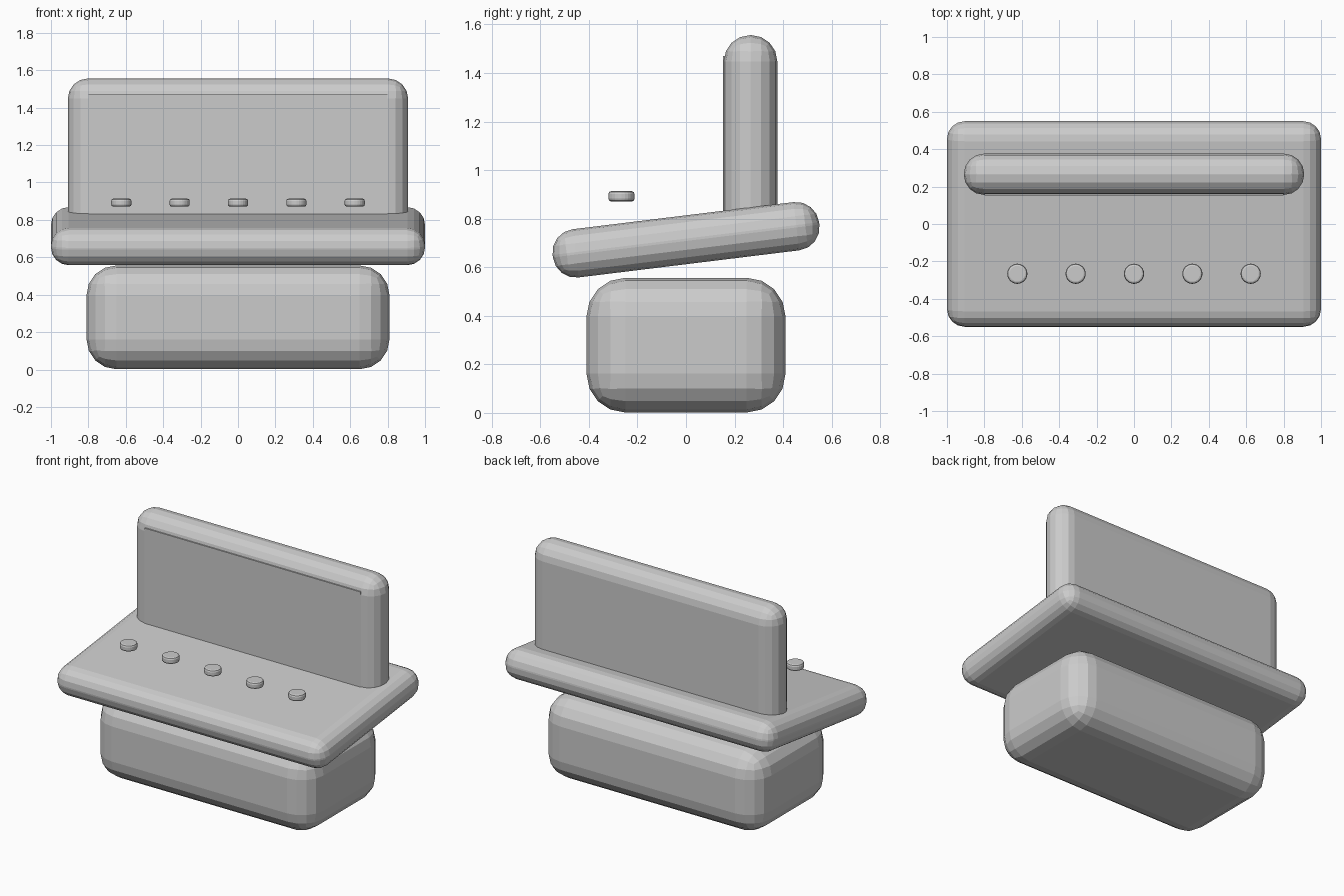
import bpy
from math import radians

if "Cube" in bpy.data.objects:
    bpy.data.objects.remove(bpy.data.objects["Cube"])


def finish(obj, name, bevel, segments, angle=30):
    obj.name = name
    obj.data.name = name
    if bevel:
        mod = obj.modifiers.new("rounding", 'BEVEL')
        mod.width = bevel
        mod.segments = segments
        mod.limit_method = 'ANGLE'
        mod.angle_limit = radians(angle)
    return obj


def box(name, center, size, bevel=0.0, tilt=0.0):
    bpy.ops.mesh.primitive_cube_add(size=1, location=center)
    obj = bpy.context.object
    obj.scale = size
    bpy.ops.object.transform_apply(location=False, rotation=False, scale=True)
    obj.rotation_euler.x = radians(tilt)
    return finish(obj, name, bevel, 4)


# Rounded pedestal
box("base", (0, 0, 0.279), (1.62, 0.82, 0.555), 0.16)

# Sloping control desk
box("desk", (0, 0, 0.713), (2.0, 1.106, 0.2), 0.095, tilt=7)

# Upright back with a thin face panel
box("upright", (0, 0.266, 1.128), (1.82, 0.22, 0.856), 0.108)
box("face_panel", (0, 0.163, 1.135), (1.6, 0.022, 0.67))

# Row of buttons hovering above the desk
for i in range(5):
    bpy.ops.mesh.primitive_cylinder_add(
        vertices=24, radius=0.054, depth=0.043,
        location=((i - 2) * 0.312, -0.266, 0.892))
    finish(bpy.context.object, f"button_{i + 1}", 0.012, 2, 40)
